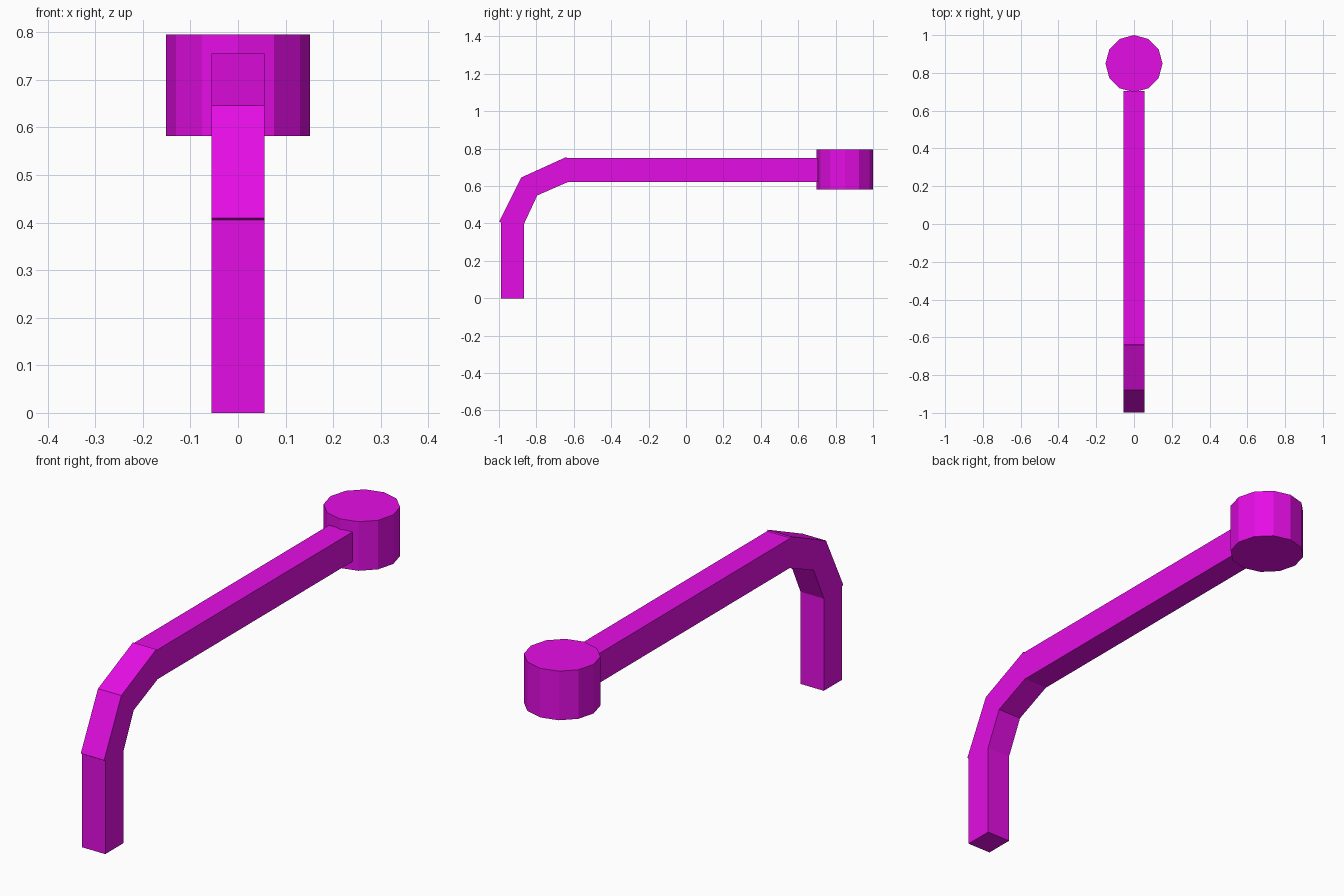
import bpy
import bmesh
from mathutils import Matrix

cube = bpy.data.objects.get("Cube")
if cube:
    bpy.data.objects.remove(cube, do_unlink=True)

# Single flat colour
COLOUR = (0.78, 0.004, 0.78, 1.0)
magenta = bpy.data.materials.new("magenta")
magenta.use_nodes = True
magenta.diffuse_color = COLOUR
magenta.node_tree.nodes["Principled BSDF"].inputs["Base Color"].default_value = COLOUR


def add_object(name, bm):
    bmesh.ops.recalc_face_normals(bm, faces=bm.faces)
    mesh = bpy.data.meshes.new(name)
    bm.to_mesh(mesh)
    bm.free()
    mesh.materials.append(magenta)
    obj = bpy.data.objects.new(name, mesh)
    bpy.context.collection.objects.link(obj)
    return obj


# Bent arm: side profile (y, z) extruded across its width,
# with the elbow slightly proud of the post and the beam
HALF_WIDTH = 0.056
profile = [
    (-0.99, 0), (-0.865, 0), (-0.865, 0.4), (-0.795, 0.55), (-0.63, 0.622),
    (0.705, 0.622), (0.705, 0.75), (-0.637, 0.75), (-0.64, 0.755),
    (-0.88, 0.646), (-0.998, 0.41), (-0.99, 0.405),
]
bm = bmesh.new()
side = bm.faces.new([bm.verts.new((-HALF_WIDTH, y, z)) for y, z in profile])
extruded = bmesh.ops.extrude_face_region(bm, geom=[side], use_keep_orig=True)
moved = [v for v in extruded["geom"] if isinstance(v, bmesh.types.BMVert)]
bmesh.ops.translate(bm, verts=moved, vec=(2 * HALF_WIDTH, 0, 0))
add_object("bent_arm", bm)

# Twelve-sided knob at the end of the arm
BOTTOM, TOP, RADIUS = 0.582, 0.795, 0.151
bm = bmesh.new()
bmesh.ops.create_cone(
    bm, cap_ends=True, segments=12, radius1=RADIUS, radius2=RADIUS,
    depth=TOP - BOTTOM,
    matrix=Matrix.Translation((0, 1 - RADIUS, (BOTTOM + TOP) / 2)))
add_object("end_knob", bm)
